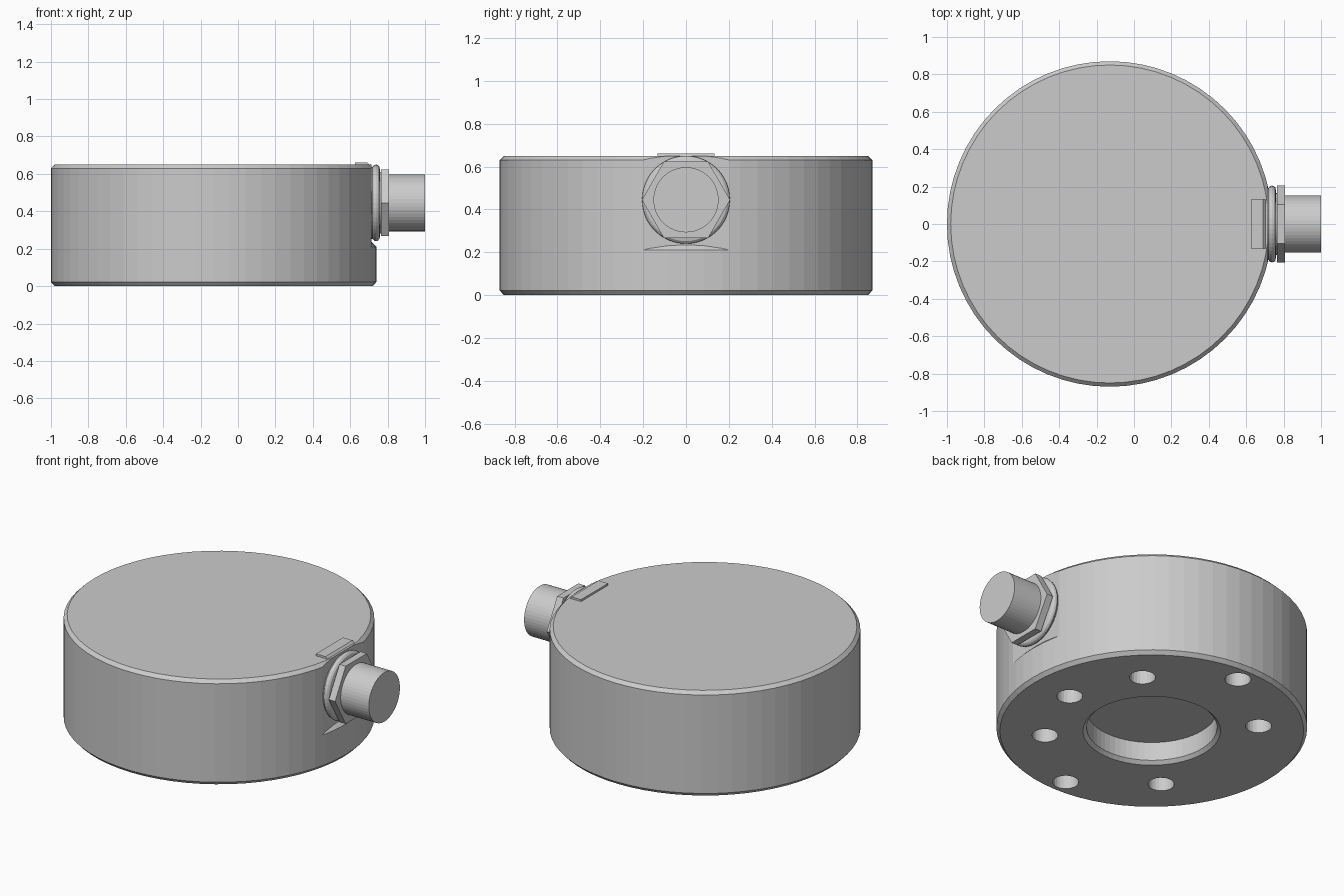
import bpy, bmesh
from math import cos, sin, pi, radians
from mathutils import Matrix

if "Cube" in bpy.data.objects:
    bpy.data.objects.remove(bpy.data.objects["Cube"])

CX, AXIS_Z = -0.13, 0.445   # body centre, connector axis height


def make(name, bm, matrix=Matrix()):
    bmesh.ops.recalc_face_normals(bm, faces=bm.faces)
    bm.transform(matrix)
    mesh = bpy.data.meshes.new(name)
    bm.to_mesh(mesh)
    bm.free()
    obj = bpy.data.objects.new(name, mesh)
    bpy.context.collection.objects.link(obj)
    return obj


def lathe(name, profile, n, matrix=Matrix()):
    """Revolve (radius, height) points about z, capping both ends."""
    bm = bmesh.new()
    rings = [[bm.verts.new((r * cos(2 * pi * i / n), r * sin(2 * pi * i / n), h))
              for i in range(n)] for r, h in profile]
    for a, b in zip(rings, rings[1:]):
        for i in range(n):
            j = (i + 1) % n
            bm.faces.new((a[i], a[j], b[j], b[i]))
    bm.faces.new(rings[0])
    bm.faces.new(rings[-1])
    return make(name, bm, matrix)


def extrude_y(name, profile, half):
    """Extrude an (x, z) outline symmetrically along y."""
    bm = bmesh.new()
    face = bm.faces.new([bm.verts.new((x, -half, z)) for x, z in profile])
    new = bmesh.ops.extrude_face_region(bm, geom=[face])["geom"]
    bmesh.ops.translate(bm, vec=(0, 2 * half, 0),
                        verts=[v for v in new if isinstance(v, bmesh.types.BMVert)])
    return make(name, bm)


def cut(obj, cutter):
    cutter.hide_render = True
    mod = obj.modifiers.new("cut", 'BOOLEAN')
    mod.operation, mod.solver, mod.object = 'DIFFERENCE', 'EXACT', cutter
    bpy.context.view_layer.objects.active = obj
    bpy.ops.object.modifier_apply(modifier=mod.name)
    bpy.data.objects.remove(cutter)


# Puck body with chamfered rims and a central recess underneath
at_body = Matrix.Translation((CX, 0, 0))
body = lathe("body", [(0.365, 0.135), (0.365, 0.02), (0.385, 0), (0.85, 0),
                      (0.87, 0.022), (0.87, 0.63), (0.85, 0.65)], 64, at_body)

# Flat seat for the connector, ending in a conical ledge
seat = extrude_y("seat_cutter", [(0.715, 0.15), (0.9, 0.15), (0.9, 0.8), (0.715, 0.8)], 0.4)
cut(seat, lathe("ledge_cutter", [(1.2, 0.1), (1.2, 0.14), (0.94, 0.14), (0.74, 0.34)],
                64, at_body))
cut(body, seat)

# Bolt holes in the underside
holes = [(a, 0.6) for a in (0, 45, 135, 225, 315)] + [(90, 0.75), (270, 0.75)]
for angle, dist in holes:
    a = radians(angle)
    spot = Matrix.Translation((CX + dist * cos(a), dist * sin(a), 0))
    cut(body, lathe("hole_cutter", [(0.073, -0.1), (0.073, 0.25)], 24, spot))

# Key tab over the rim above the connector
extrude_y("key_tab", [(0.625, 0.6), (0.625, 0.662), (0.69, 0.662),
                      (0.715, 0.637), (0.715, 0.6)], 0.132)

# Connector stack, revolved about x
along_x = Matrix.Translation((0, 0, AXIS_Z)) @ Matrix.Rotation(pi / 2, 4, 'Y')
sideways = along_x @ Matrix.Rotation(pi / 2, 4, 'Z')   # hex corners on +-y
lathe("seal_ring", [(0.19, 0.705), (0.193, 0.72), (0.202, 0.728), (0.205, 0.738),
                    (0.202, 0.748), (0.193, 0.756), (0.175, 0.76)], 48, along_x)
lathe("connector_neck", [(0.165, 0.75), (0.165, 0.78)], 48, along_x)
lathe("hex_nut", [(0.206, 0.765), (0.206, 0.808)], 6, sideways)
lathe("plug", [(0.152, 0.79), (0.152, 1.0)], 48, along_x)
